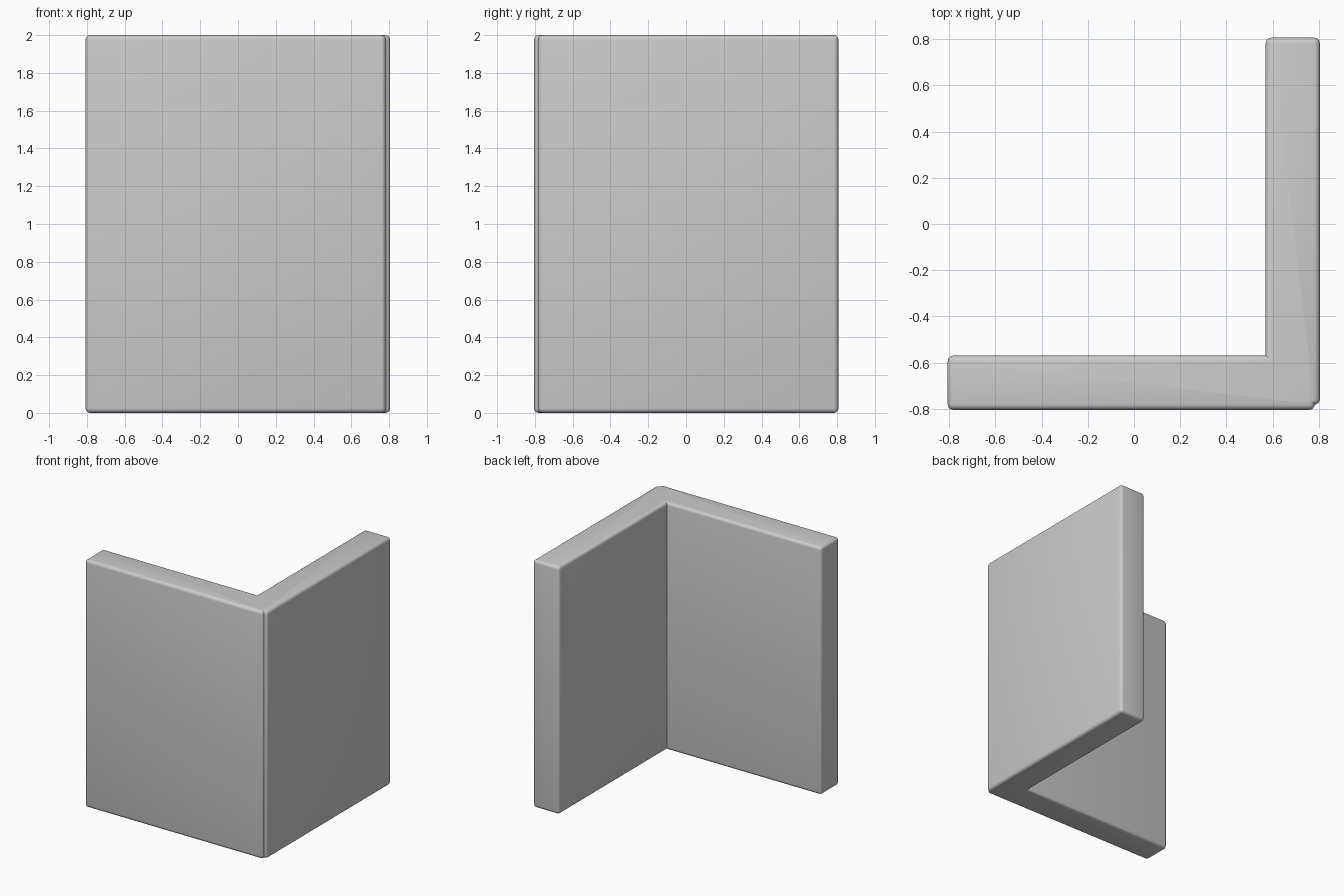
import bpy, bmesh
from mathutils import Vector

if "Cube" in bpy.data.objects:
    bpy.data.objects.remove(bpy.data.objects["Cube"])

R = 0.025  # edge rounding


def slab(name, lo, hi):
    """Box between two corners with all edges rounded."""
    lo, hi = Vector(lo), Vector(hi)
    bm = bmesh.new()
    bmesh.ops.create_cube(bm, size=1)
    for v in bm.verts:
        v.co = Vector([(lo[i] + hi[i]) / 2 + v.co[i] * (hi[i] - lo[i]) for i in range(3)])
    bmesh.ops.bevel(bm, geom=bm.edges[:], offset=R, segments=4, profile=0.5,
                    affect='EDGES', clamp_overlap=True)
    me = bpy.data.meshes.new(name)
    bm.to_mesh(me)
    bm.free()
    ob = bpy.data.objects.new(name, me)
    bpy.context.collection.objects.link(ob)
    return ob


# Two wall slabs that overlap at the corner, leaving a fine outer groove
wall = slab("corner_wall", (-0.807, -0.805, 0), (0.783, -0.57, 2))
side = slab("side_wall", (0.57, -0.783, 0), (0.805, 0.807, 2))

# Merge the slabs into one solid
mod = wall.modifiers.new("join", 'BOOLEAN')
mod.operation = 'UNION'
mod.solver = 'EXACT'
mod.object = side
bpy.context.view_layer.objects.active = wall
wall.select_set(True)
bpy.ops.object.modifier_apply(modifier="join")
bpy.data.objects.remove(side)

bpy.ops.object.shade_smooth_by_angle(angle=0.55)
